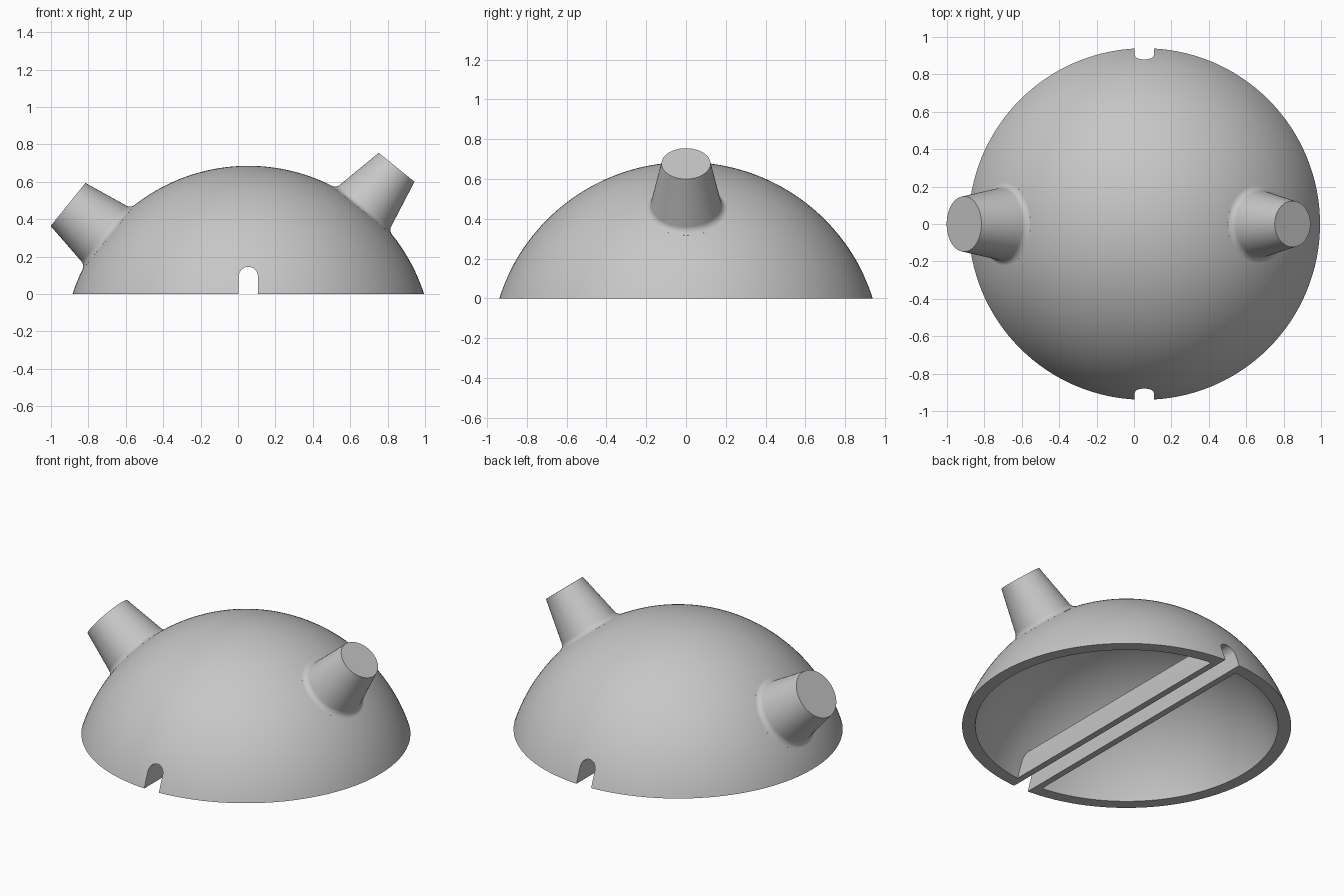
import bpy, bmesh, math
from mathutils import Matrix, Vector

if "Cube" in bpy.data.objects:
    bpy.data.objects.remove(bpy.data.objects["Cube"], do_unlink=True)

CENTRE = Vector((0.055, 0, -0.302))   # centre of the dome's sphere
OUTER, INNER = 0.987, 0.916           # sphere radii of the shell
SLOT_HALF, SLOT_SPRING, WALL = 0.051, 0.094, 0.04

grey = bpy.data.materials.new("plain grey")
grey.use_nodes = True
grey.diffuse_color = (0.57, 0.57, 0.57, 1)
grey.node_tree.nodes["Principled BSDF"].inputs["Base Color"].default_value = grey.diffuse_color


def finish(bm, name, matrix):
    bmesh.ops.remove_doubles(bm, verts=bm.verts, dist=1e-5)
    bmesh.ops.transform(bm, matrix=matrix, verts=bm.verts)
    bmesh.ops.recalc_face_normals(bm, faces=bm.faces)
    mesh = bpy.data.meshes.new(name)
    bm.to_mesh(mesh)
    bm.free()
    mesh.materials.append(grey)
    obj = bpy.data.objects.new(name, mesh)
    bpy.context.collection.objects.link(obj)
    return obj


def lathe(name, profile, matrix, steps=128):
    """Spin (radius, height) points about the local z axis."""
    bm = bmesh.new()
    verts = [bm.verts.new((r, 0, h)) for r, h in profile]
    edges = [bm.edges.new(pair) for pair in zip(verts, verts[1:])]
    bmesh.ops.spin(bm, geom=verts + edges, cent=(0, 0, 0), axis=(0, 0, 1),
                   angle=2 * math.pi, steps=steps, use_duplicate=False)
    return finish(bm, name, matrix)


def arc(radius, start, end, steps):
    """Points on a circle, angles measured from the pole."""
    angles = [start + (end - start) * i / steps for i in range(steps + 1)]
    return [(radius * math.sin(a), radius * math.cos(a)) for a in angles]


def arch(name, half, bottom, length):
    """Round-topped bar running front to back."""
    bm = bmesh.new()
    points = [(-half, bottom)]
    points += [(x, SLOT_SPRING + z) for x, z in arc(half, -math.pi / 2, math.pi / 2, 24)]
    points += [(half, bottom)]
    face = bm.faces.new([bm.verts.new((x, -length / 2, z)) for x, z in points])
    sweep = bmesh.ops.extrude_face_region(bm, geom=[face])
    moved = [v for v in sweep["geom"] if isinstance(v, bmesh.types.BMVert)]
    bmesh.ops.translate(bm, verts=moved, vec=(0, length, 0))
    return finish(bm, name, Matrix.Translation((CENTRE.x, 0, 0)))


def cut(target, cutter):
    cutter.hide_render = True
    mod = target.modifiers.new("cut", 'BOOLEAN')
    mod.operation, mod.solver, mod.object = 'DIFFERENCE', 'EXACT', cutter
    bpy.context.view_layer.objects.active = target
    bpy.ops.object.modifier_apply(modifier=mod.name)
    bpy.data.objects.remove(cutter, do_unlink=True)


def spout(name, angle, reach, tip, taper, fillet=0.04):
    """Tapered stub pointing away from the sphere centre, filleted into the dome."""
    slope = math.tan(taper)
    # Fillet centre: one fillet radius off both the cone side and the sphere
    low, high = OUTER * 0.8, reach
    for _ in range(50):
        d = (low + high) / 2
        r = tip + (reach - d) * slope + fillet / math.cos(taper)
        if math.hypot(r, d) > OUTER + fillet:
            high = d
        else:
            low = d
    start, end = math.pi + taper, math.pi + math.pi / 2 - math.atan2(r, d)
    profile = [(0, reach), (tip, reach)]
    for i in range(13):
        a = start + (end - start) * i / 12
        profile.append((r + fillet * math.cos(a), d + fillet * math.sin(a)))
    # Tuck the foot inside the shell thickness
    foot = 0.965
    profile += [(profile[-1][0] * foot, profile[-1][1] * foot)]
    profile += [(0, profile[-1][1])]
    turn = Matrix.Rotation(math.pi / 2 - angle, 4, 'Y')
    return lathe(name, profile, Matrix.Translation(CENTRE) @ turn, 96)


# Dome shell with an arched tunnel left standing across the cavity
rim = math.acos(-CENTRE.z / OUTER)
place = Matrix.Translation(CENTRE)
dome = lathe("dome_shell", arc(OUTER, 0, rim, 48) + [(0, -CENTRE.z)], place)
cavity = lathe("cavity_cutter", arc(INNER, 0, math.pi, 96), place)
cut(cavity, arch("tunnel_body", SLOT_HALF + WALL, -2, 3))
cut(dome, cavity)
cut(dome, arch("slot_cutter", SLOT_HALF, -0.2, 3))

# Two stubs on the dome's shoulders
parts = [
    dome,
    spout("left_stub", math.radians(51), 1.26, 0.123, math.radians(11.5)),
    spout("right_stub", math.radians(180 - 39), 1.24, 0.148, math.radians(10)),
]

# Smooth curved surfaces, crisp edges
bpy.ops.object.select_all(action='DESELECT')
for part in parts:
    part.select_set(True)
bpy.context.view_layer.objects.active = dome
bpy.ops.object.shade_smooth_by_angle(angle=math.radians(30))
